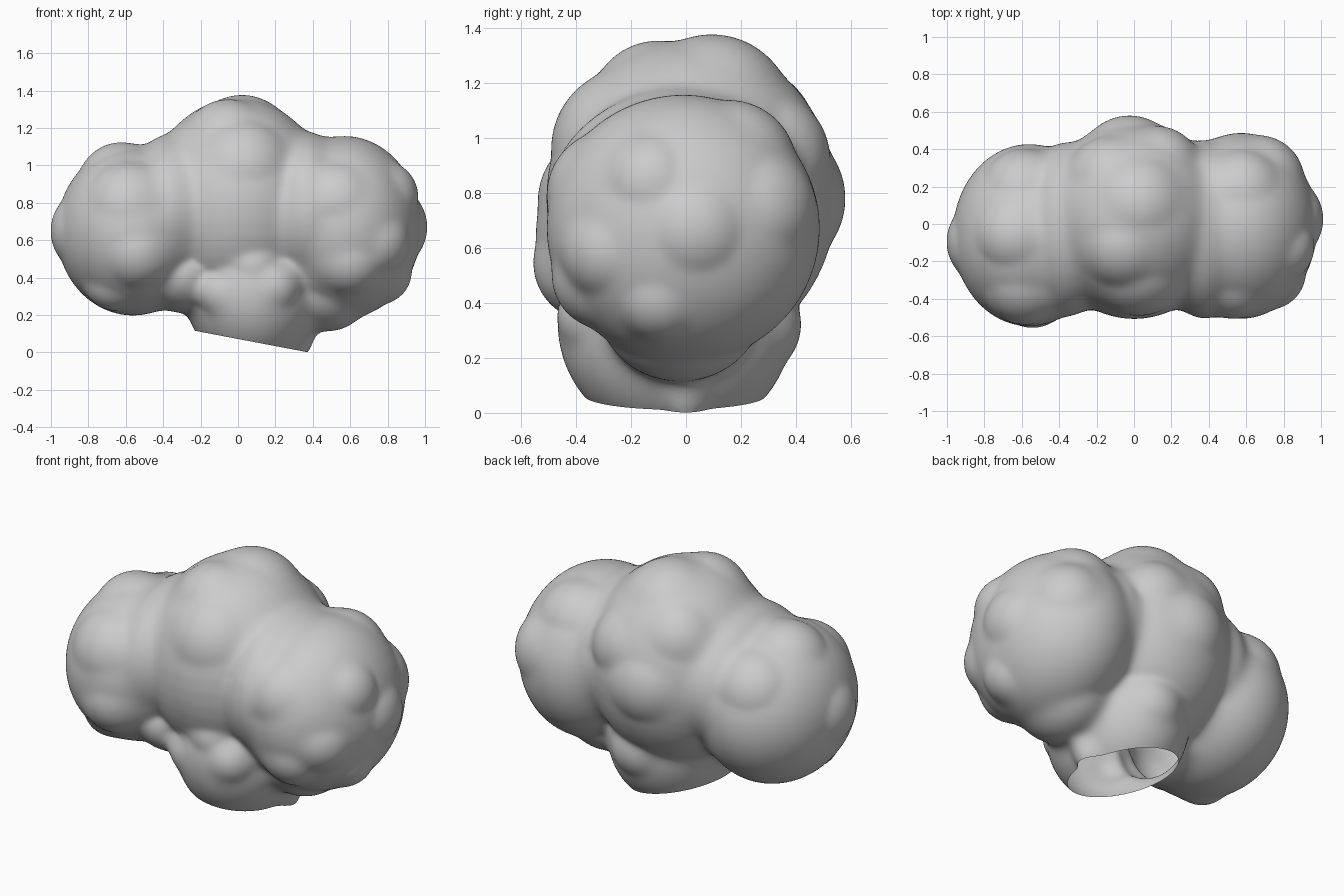
import bpy, bmesh
from mathutils import Vector, Matrix
from mathutils.bvhtree import BVHTree

cube = bpy.data.objects.get("Cube")
if cube:
    bpy.data.objects.remove(cube, do_unlink=True)

# Material
grey = bpy.data.materials.new("light_grey")
grey.use_nodes = True
grey.diffuse_color = (0.6, 0.6, 0.6, 1)
grey.node_tree.nodes["Principled BSDF"].inputs["Base Color"].default_value = (0.6, 0.6, 0.6, 1)

blobs = bmesh.new()
RISE = 0.035  # how far a puff swells out of its lobe


def blob(center, radii):
    matrix = Matrix.Translation(center) @ Matrix.Diagonal((*radii, 1))
    bmesh.ops.create_icosphere(blobs, subdivisions=4, radius=1, matrix=matrix)


def lobe(center, radii, puffs=()):
    """An ellipsoid with low round puffs: direction x, y, z and puff radius."""
    blob(center, radii)
    for x, y, z, r in puffs:
        d = Vector((x, y, z)).normalized()
        surface = Vector([c + k * s for c, k, s in zip(center, d, radii)])
        normal = Vector([k / s for k, s in zip(d, radii)]).normalized()
        blob(surface - normal * (r - RISE), (r, r, r))


# Left lobe
lobe((.57, -.01, .67), (.41, .5, .49), [
    (.8, -.3, .45, .2), (.6, -.65, -.2, .2), (.65, -.2, -.6, .18), (-.2, -.8, .4, .24),
    (.1, -.8, -.5, .2), (.5, .7, .2, .25), (0, .5, .7, .25), (.9, .1, 0, .24)])
# Right lobe
lobe((-.56, -.06, .65), (.41, .49, .455), [
    (-.1, -.75, .5, .26), (-.9, -.1, 0, .24), (.1, -.8, -.35, .22), (-.35, -.4, -.75, .17),
    (-.1, .6, .5, .25), (-.3, 0, .85, .24)])
# Middle crown
lobe((0, .02, .78), (.5, .53, .58), [
    (.1, -.75, .5, .3), (.1, .3, .9, .3), (-.1, .95, 0, .28), (.4, .75, .35, .25),
    (-.4, .6, .55, .25), (-.2, -.4, .85, .25)])
# Shoulders between the crown and the lobes
lobe((-.36, -.03, .76), (.25, .47, .41))
lobe((.37, -.03, .75), (.25, .48, .43))
# Lower neck, its pointed corner and its webs to the lobes
lobe((.08, -.04, .32), (.36, .43, .42), [
    (-.65, -.75, 0, .15), (.45, -.85, .1, .16), (0, -.9, .5, .16), (.1, .9, 0, .2)])
blob((.32, 0, .05), (.09, .09, .09))
blob((.48, -.02, .38), (.25, .3, .27))
blob((-.3, -.12, .41), (.2, .28, .2))

# Draw one skin over the blobs by casting inward to the middle axis
tree = BVHTree.FromBMesh(blobs)
blobs.free()
bm = bmesh.new()
bmesh.ops.create_icosphere(bm, subdivisions=7, radius=1)
for v in bm.verts:
    anchor = Vector((v.co.x * .5, 0, .66))
    v.co = tree.ray_cast(anchor + v.co * 3, -v.co)[0]

# Soften the creases
for step in range(14):
    bmesh.ops.smooth_vert(bm, verts=bm.verts, factor=.5,
                          use_axis_x=True, use_axis_y=True, use_axis_z=True)

# Cut the slanted opening under the neck, leaving the skin hollow
bmesh.ops.bisect_plane(bm, geom=bm.verts[:] + bm.edges[:] + bm.faces[:],
                       plane_co=Vector((.38, 0, 0)), plane_no=Vector((-.19, 0, -1)),
                       clear_outer=True)
for f in bm.faces:
    f.smooth = True

mesh = bpy.data.meshes.new("puffy_body")
bm.to_mesh(mesh)
bm.free()
mesh.materials.append(grey)
body = bpy.data.objects.new("puffy_body", mesh)
bpy.context.collection.objects.link(body)
